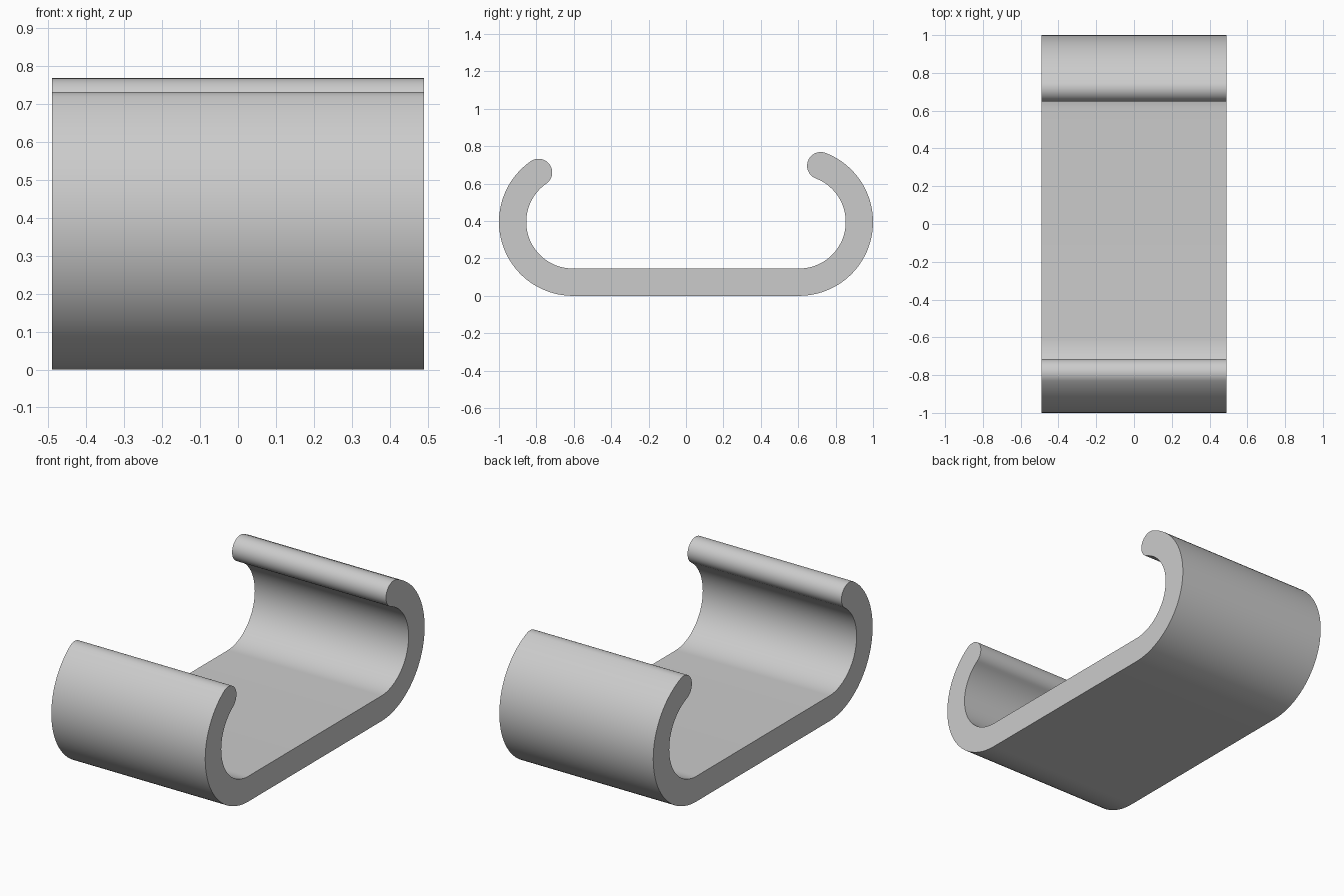
import bpy
import bmesh
from math import cos, sin, radians

cube = bpy.data.objects.get("Cube")
if cube:
    bpy.data.objects.remove(cube, do_unlink=True)

HALF_WIDTH = 0.491
OUTER = 0.395           # outer radius of the curled ends
THICK = 0.146           # strip thickness
CENTRE_Y = 1 - OUTER    # centre of each curl
INNER = OUTER - THICK
MID = OUTER - THICK / 2
FRONT_END = 180 - 55.3  # angles at which the curls stop
BACK_END = 69


def arc(y, z, radius, start, end, steps):
    """Points along an arc in the side plane, angles in degrees."""
    angles = [radians(start + (end - start) * i / steps) for i in range(steps + 1)]
    return [(y + radius * cos(a), z + radius * sin(a)) for a in angles]


def round_tip(y, angle, start, turn):
    """Half-round end of the strip, without the points shared with the curls."""
    a = radians(angle)
    return arc(y + MID * cos(a), OUTER + MID * sin(a), THICK / 2,
               start, start + turn, 24)[1:-1]


# Closed side outline: outer skin, back tip, inner skin, front tip
front_stop = FRONT_END - 360
outline = arc(-CENTRE_Y, OUTER, OUTER, front_stop, -90, 48)
outline += arc(CENTRE_Y, OUTER, OUTER, -90, BACK_END, 48)
outline += round_tip(CENTRE_Y, BACK_END, BACK_END, 180)
outline += arc(CENTRE_Y, OUTER, INNER, BACK_END, -90, 48)
outline += arc(-CENTRE_Y, OUTER, INNER, -90, front_stop, 48)
outline += round_tip(-CENTRE_Y, FRONT_END, FRONT_END + 180, 180)

# Extrude the outline across the width
bm = bmesh.new()
side = bm.faces.new([bm.verts.new((-HALF_WIDTH, y, z)) for y, z in outline])
result = bmesh.ops.extrude_face_region(bm, geom=[side], use_keep_orig=True)
moved = [v for v in result["geom"] if isinstance(v, bmesh.types.BMVert)]
bmesh.ops.translate(bm, verts=moved, vec=(2 * HALF_WIDTH, 0, 0))
bmesh.ops.recalc_face_normals(bm, faces=bm.faces)
mesh = bpy.data.meshes.new("curled_clip")
bm.to_mesh(mesh)
bm.free()

clip = bpy.data.objects.new("curled_clip", mesh)
bpy.context.collection.objects.link(clip)

# Plain grey material
grey = bpy.data.materials.new("light_grey")
grey.use_nodes = True
grey.diffuse_color = (0.6, 0.6, 0.6, 1)
grey.node_tree.nodes["Principled BSDF"].inputs["Base Color"].default_value = (0.6, 0.6, 0.6, 1)
mesh.materials.append(grey)

# Smooth curves, sharp side rims
bpy.ops.object.select_all(action="DESELECT")
clip.select_set(True)
bpy.context.view_layer.objects.active = clip
bpy.ops.object.shade_smooth_by_angle(angle=radians(30))
